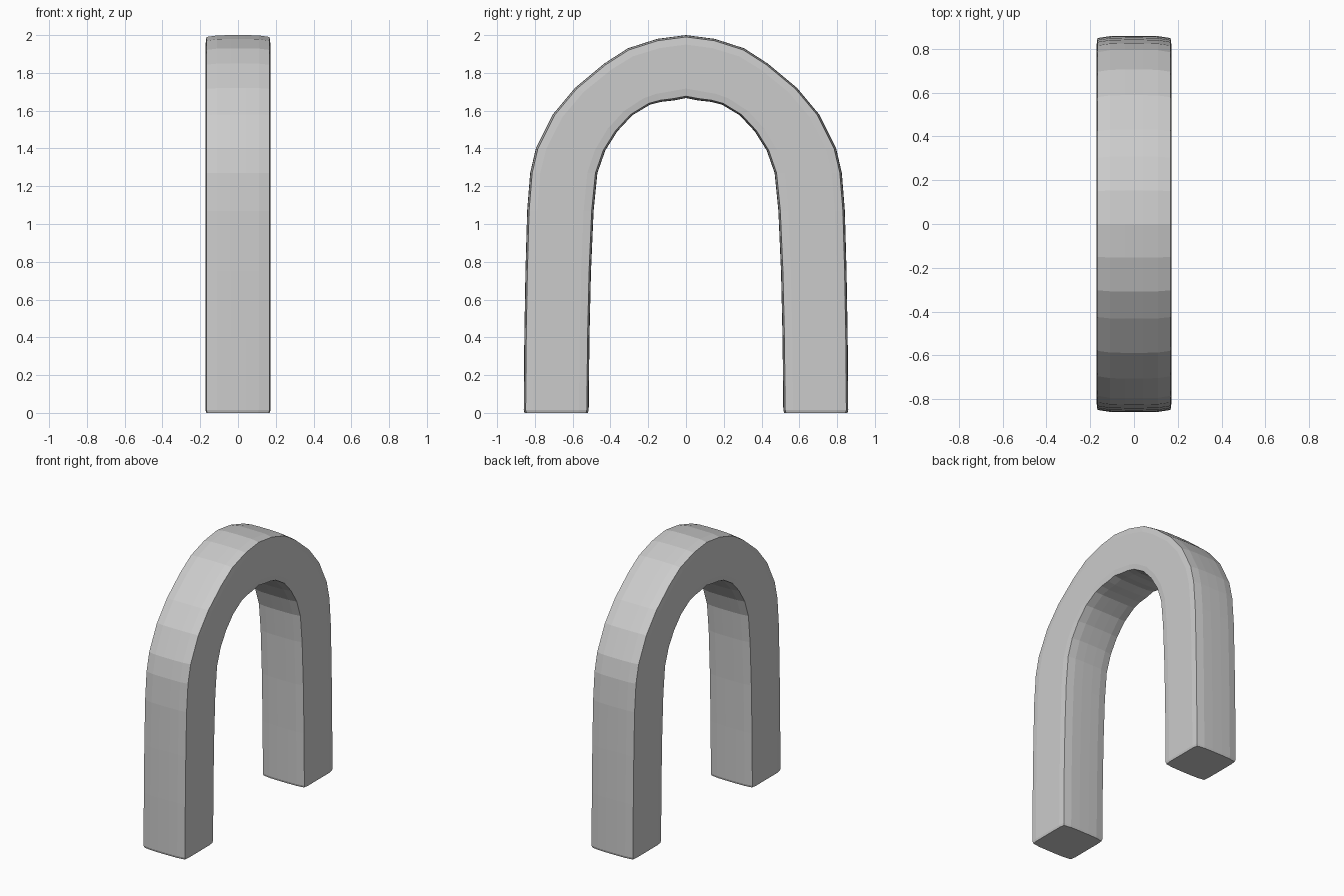
import bpy, bmesh
from mathutils import Vector

if "Cube" in bpy.data.objects:
    bpy.data.objects.remove(bpy.data.objects["Cube"])

# Half profile of the arch: outer and inner outline in (y, z), foot to crown
outer = [(.859, .015), (.856, .40), (.85, .75), (.841, 1.07), (.825, 1.27), (.795, 1.40),
         (.705, 1.58), (.588, 1.72), (.432, 1.85), (.308, 1.93), (.153, 1.98), (0, 2.0)]
inner = [(.515, .015), (.511, .40), (.503, .75), (.489, 1.07), (.469, 1.27), (.427, 1.39),
         (.364, 1.49), (.285, 1.575), (.19, 1.632), (.13, 1.647), (.065, 1.654), (0, 1.667)]

# Cross-section: x, and position across the thickness (-1 inner, 1 outer)
q = [(.172, .70), (.167, .94), (.11, .99), (.04, 1.0)]
half = q + [(-x, t) for x, t in reversed(q)]
section = half + [(-x, -t) for x, t in half]

# Full path: mirror the half profile over y = 0
pairs = [(Vector((0, *o)), Vector((0, *i))) for o, i in zip(outer, inner)]
flip = lambda v: Vector((0, -v.y, v.z))
path = pairs + [(flip(o), flip(i)) for o, i in reversed(pairs[:-1])]

bm = bmesh.new()


def ring(o, i, scale=1.0, dz=0.0):
    mid, arm = (o + i) / 2, (o - i) / 2
    return [bm.verts.new(mid + arm * t * scale + Vector((x * scale, 0, dz)))
            for x, t in section]


# Body rings, with a slightly softened edge under each foot
rings = [ring(*path[0], .975, -.015)]
rings += [ring(o, i) for o, i in path]
rings.append(ring(*path[-1], .975, -.015))
n = len(section)
for a, b in zip(rings, rings[1:]):
    for k in range(n):
        bm.faces.new((a[k], a[(k + 1) % n], b[(k + 1) % n], b[k]))
bm.faces.new(rings[0])
bm.faces.new(rings[-1])
bmesh.ops.recalc_face_normals(bm, faces=bm.faces)

mesh = bpy.data.meshes.new("arch")
bm.to_mesh(mesh)
bm.free()
arch = bpy.data.objects.new("arch", mesh)
bpy.context.collection.objects.link(arch)
